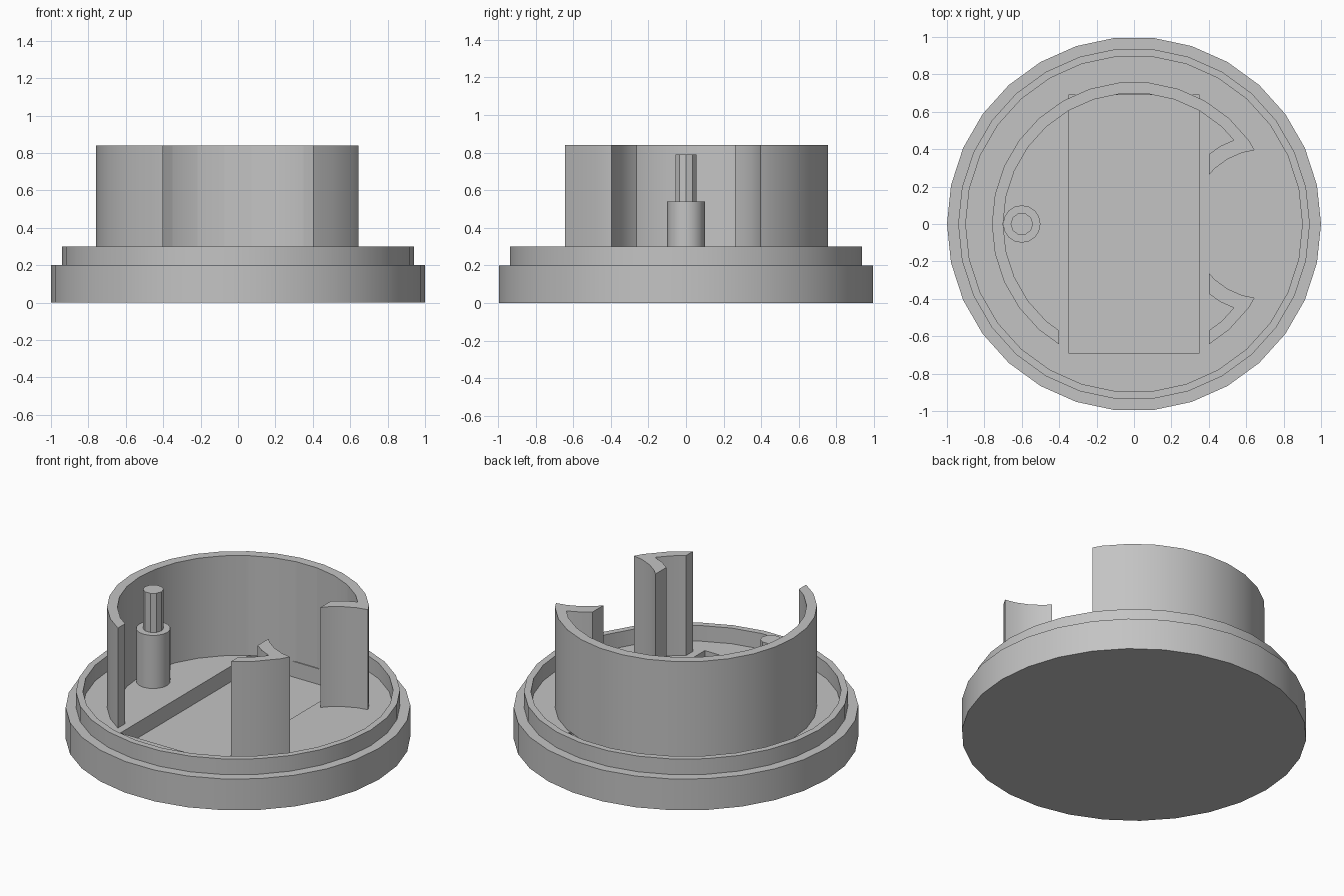
import bpy, bmesh
from math import cos, sin, tau

cube = bpy.data.objects.get("Cube")
if cube:
    bpy.data.objects.remove(cube, do_unlink=True)

# Single plain grey material
GREY = (0.55, 0.55, 0.55, 1)
grey = bpy.data.materials.new("plain_grey")
grey.use_nodes = True
grey.diffuse_color = GREY
grey.node_tree.nodes["Principled BSDF"].inputs["Base Color"].default_value = GREY


def lathe(name, profile, sides=30, x=0.0):
    """Closed solid turned round z; the profile starts and ends on the axis."""
    bm = bmesh.new()
    rings = []
    for r, z in profile:
        if r == 0:
            rings.append([bm.verts.new((x, 0, z))] * sides)
        else:
            rings.append([bm.verts.new((x + r * cos(tau * i / sides),
                                        r * sin(tau * i / sides), z))
                          for i in range(sides)])
    for low, high in zip(rings, rings[1:]):
        for i in range(sides):
            j = (i + 1) % sides
            corners = dict.fromkeys((low[i], low[j], high[j], high[i]))
            bm.faces.new(list(corners))
    return finish(name, bm)


def finish(name, bm):
    bmesh.ops.recalc_face_normals(bm, faces=bm.faces)
    mesh = bpy.data.meshes.new(name)
    bm.to_mesh(mesh)
    bm.free()
    mesh.materials.append(grey)
    obj = bpy.data.objects.new(name, mesh)
    bpy.context.collection.objects.link(obj)
    return obj


def cylinder(name, radius, z0, z1, sides=30, x=0.0):
    return lathe(name, [(0, z0), (radius, z0), (radius, z1), (0, z1)], sides, x)


def box(name, low, high):
    bm = bmesh.new()
    bmesh.ops.create_cube(bm, size=1)
    for v in bm.verts:
        v.co = [(a + b) / 2 + c * (b - a) for a, b, c in zip(low, high, v.co)]
    return finish(name, bm)


def cut(obj, cutter):
    """Subtract the cutter, bake the result and discard the cutter."""
    cutter.hide_render = True
    mod = obj.modifiers.new("cut", "BOOLEAN")
    mod.operation, mod.solver, mod.object = "DIFFERENCE", "EXACT", cutter
    graph = bpy.context.evaluated_depsgraph_get()
    mesh = bpy.data.meshes.new_from_object(obj.evaluated_get(graph))
    obj.modifiers.clear()
    obj.data = mesh
    bpy.data.objects.remove(cutter, do_unlink=True)


FLOOR, TOP = 0.2, 0.84

# Stepped base with a raised lip and a shallow rectangular pocket
base = lathe("base", [(0, 0), (1, 0), (1, FLOOR), (0.94, FLOOR), (0.94, 0.3),
                      (0.9, 0.3), (0.9, FLOOR), (0, FLOOR)])
cut(base, box("pocket_cutter", (-0.35, -0.69, 0.1), (0.35, 0.69, 0.5)))

# Curved guard wall: hollowed except around the side notch, open at the front
guard = cylinder("guard_wall", 0.76, FLOOR, TOP)
hollow = cylinder("hollow_cutter", 0.7, 0, 1)
cut(hollow, cylinder("notch_backing", 0.48, -0.1, 1.1, x=0.7))
cut(guard, hollow)
cut(guard, box("front_opening_cutter", (-0.4, -0.9, 0), (0.4, 0.5, 1)))
cut(guard, cylinder("notch_cutter", 0.4, 0, 1, x=0.7))

# Post with a narrower faceted pin
post = cylinder("post", 0.1, FLOOR - 0.02, 0.54, 16, -0.6)
pin = cylinder("post_pin", 0.06, 0.52, 0.79, 10, -0.6)

# Smooth round sides, crisp edges
bpy.ops.object.select_all(action="DESELECT")
for obj in (base, guard, post, pin):
    obj.select_set(True)
bpy.context.view_layer.objects.active = base
bpy.ops.object.shade_smooth_by_angle()
